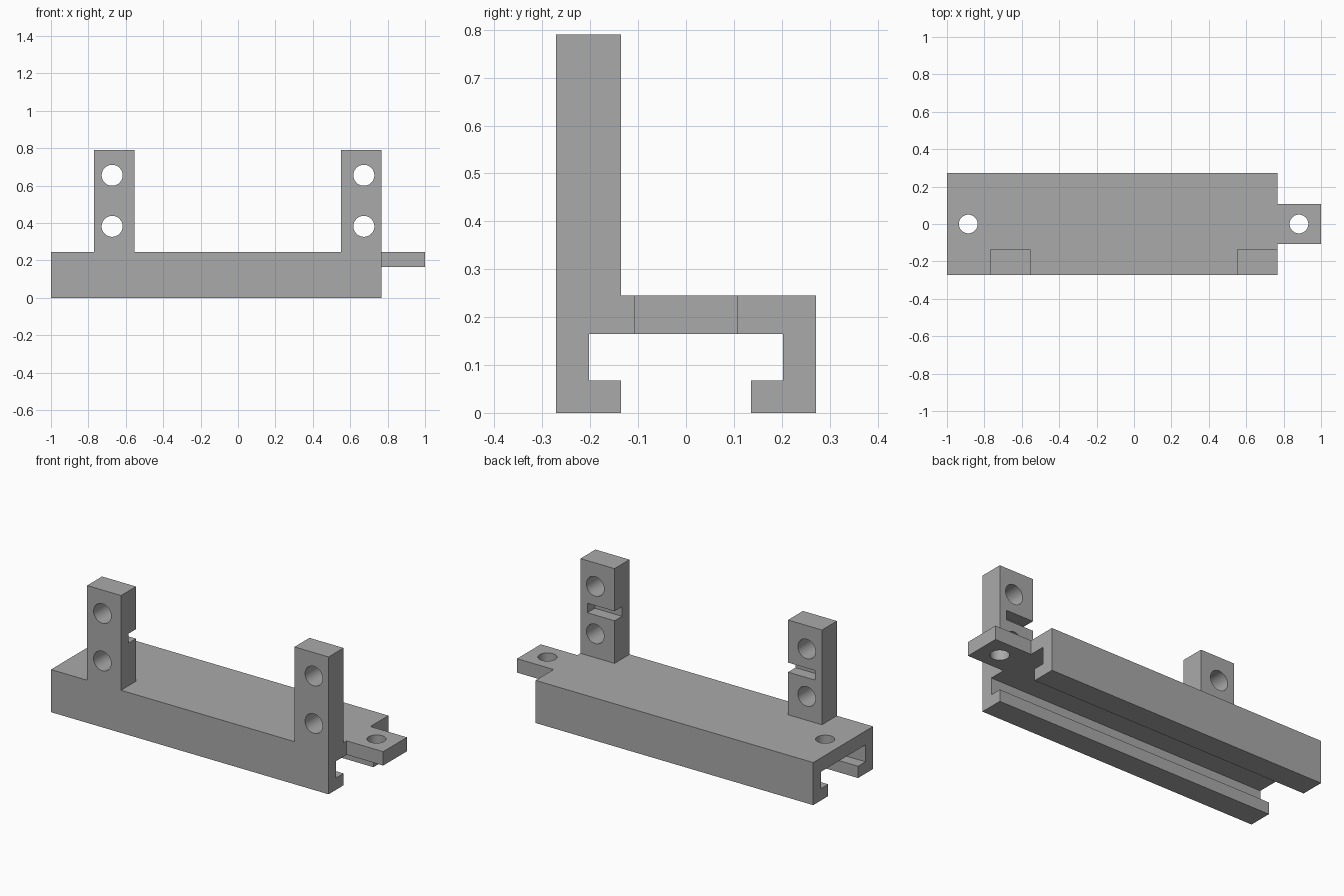
import bpy, bmesh, math
from mathutils import Matrix

cube = bpy.data.objects.get("Cube")
if cube:
    bpy.data.objects.remove(cube, do_unlink=True)

grey = bpy.data.materials.new("plain grey")
grey.use_nodes = True
grey.diffuse_color = (0.4, 0.4, 0.4, 1)
grey.node_tree.nodes["Principled BSDF"].inputs["Base Color"].default_value = (0.4, 0.4, 0.4, 1)


def add_object(name, bm):
    bmesh.ops.recalc_face_normals(bm, faces=bm.faces)
    mesh = bpy.data.meshes.new(name)
    bm.to_mesh(mesh)
    bm.free()
    mesh.materials.append(grey)
    obj = bpy.data.objects.new(name, mesh)
    bpy.context.collection.objects.link(obj)
    return obj


def box(name, x, y, z):
    bm = bmesh.new()
    size = Matrix.Diagonal((x[1] - x[0], y[1] - y[0], z[1] - z[0], 1))
    centre = Matrix.Translation((sum(x) / 2, sum(y) / 2, sum(z) / 2))
    bmesh.ops.create_cube(bm, size=1, matrix=centre @ size)
    return add_object(name, bm)


def cylinder(name, centre, radius, length, axis):
    bm = bmesh.new()
    turn = Matrix.Rotation(math.pi / 2, 4, "X") if axis == "Y" else Matrix()
    bmesh.ops.create_cone(bm, cap_ends=True, segments=48, radius1=radius, radius2=radius,
                          depth=length, matrix=Matrix.Translation(centre) @ turn)
    return add_object(name, bm)


def combine(target, tool, operation):
    """Apply a boolean and remove the tool object."""
    mod = target.modifiers.new("join", "BOOLEAN")
    mod.object, mod.operation, mod.solver = tool, operation, "EXACT"
    bpy.context.view_layer.objects.active = target
    bpy.ops.object.modifier_apply(modifier=mod.name)
    bpy.data.objects.remove(tool, do_unlink=True)


W, LIP, INNER = 0.272, 0.136, 0.203      # half widths of the channel section
TOP, UNDER, LIP_TOP = 0.245, 0.165, 0.068
END = 0.767

# Channel rail: mirrored section with inward lips, swept along x
half = [(LIP, 0), (W, 0), (W, TOP)]
inside = [(INNER, UNDER), (INNER, LIP_TOP), (LIP, LIP_TOP)]
section = half + [(-y, z) for y, z in reversed(half)]
section += [(-y, z) for y, z in reversed(inside)] + inside
bm = bmesh.new()
face = bm.faces.new([bm.verts.new((-1, y, z)) for y, z in section])
swept = bmesh.ops.extrude_face_region(bm, geom=[face])["geom"]
bmesh.ops.translate(bm, vec=(1 + END, 0, 0),
                    verts=[v for v in swept if isinstance(v, bmesh.types.BMVert)])
rail = add_object("channel_bracket", bm)

# End tab
combine(rail, box("end_tab", (END, 1), (-0.108, 0.108), (UNDER, TOP)), "UNION")

# Posts, each with two holes and a slot open towards the middle
for side, outer, inner in ((-1, -0.77, -0.554), (1, END, 0.55)):
    post = box("post", sorted((outer, inner)), (-W, -LIP), (TOP, 0.79))
    for z in (0.382, 0.655):
        combine(post, cylinder("post_hole", (side * 0.673, -0.2, z), 0.056, 0.4, "Y"), "DIFFERENCE")
    slot_x = sorted((outer - side * 0.044, inner - side * 0.05))
    combine(post, box("slot", slot_x, (-0.204, 0), (0.49, 0.545)), "DIFFERENCE")
    combine(rail, post, "UNION")

# Fixing holes through the top plate and tab
for x in (-0.886, 0.882):
    combine(rail, cylinder("fixing_hole", (x, 0, 0.2), 0.05, 0.2, "Z"), "DIFFERENCE")

bpy.ops.object.select_all(action="DESELECT")
rail.select_set(True)
bpy.context.view_layer.objects.active = rail
bpy.ops.object.shade_smooth_by_angle(angle=math.radians(30))
